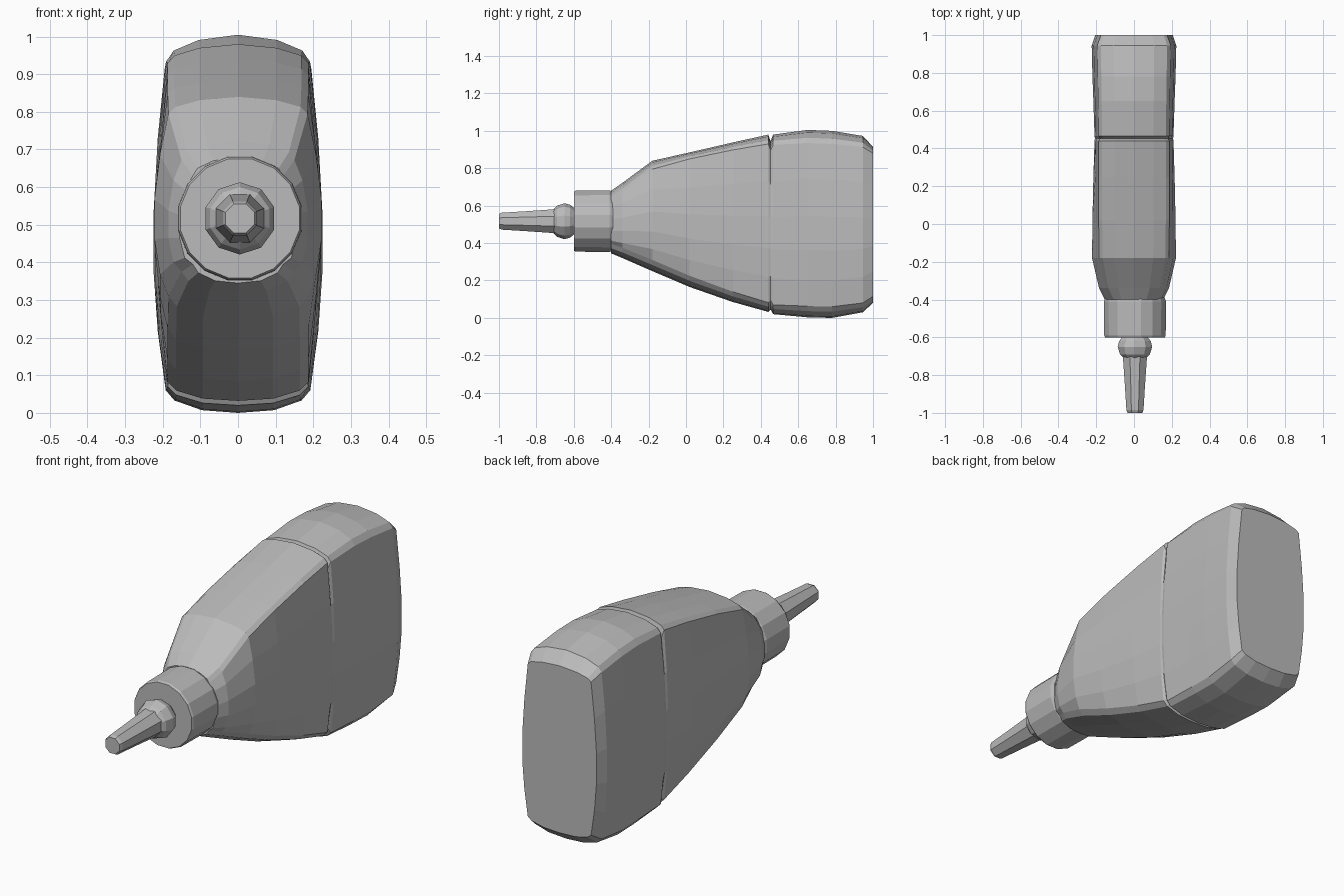
import bpy, bmesh, math

cube = bpy.data.objects.get("Cube")
if cube:
    bpy.data.objects.remove(cube)

GREY = (0.5, 0.5, 0.5, 1.0)
grey = bpy.data.materials.new("plain grey")
grey.use_nodes = True
grey.diffuse_color = GREY
grey.node_tree.nodes["Principled BSDF"].inputs["Base Color"].default_value = GREY


def loft(name, rings):
    """Skin a row of equal-sized rings and cap both ends."""
    bm = bmesh.new()
    rows = [[bm.verts.new(p) for p in ring] for ring in rings]
    n = len(rows[0])
    for a, b in zip(rows, rows[1:]):
        for i in range(n):
            j = (i + 1) % n
            bm.faces.new((a[i], a[j], b[j], b[i]))
    bm.faces.new(rows[0])
    bm.faces.new(rows[-1])
    bmesh.ops.recalc_face_normals(bm, faces=bm.faces)
    mesh = bpy.data.meshes.new(name)
    bm.to_mesh(mesh)
    bm.free()
    mesh.materials.append(grey)
    obj = bpy.data.objects.new(name, mesh)
    bpy.context.collection.objects.link(obj)
    return obj


def body_ring(y, w, edge, bottom, top, drop, rise):
    """Barrel-sided section: crowned top and bottom, bulging sides."""
    h = top - bottom
    half = [(0.0, top), (edge * 0.55, top - drop * 0.2), (edge * 0.9, top - drop * 0.6),
            (edge, top - drop), ((w + edge) / 2 + 0.004, top - h * 0.26), (w, top - h * 0.46),
            (w, bottom + h * 0.36), ((w + edge) / 2 + 0.004, bottom + h * 0.2),
            (edge, bottom + rise), (edge * 0.88, bottom + rise * 0.55),
            (edge * 0.5, bottom + rise * 0.12), (0.0, bottom)]
    return [(x, y, z) for x, z in half] + [(-x, y, z) for x, z in half[-2:0:-1]]


# Flattened bottle body: y, side, edge, bottom, top, top drop, bottom rise
body = [
    (-0.40, 0.155, 0.12, 0.345, 0.68, 0.05, 0.05),
    (-0.34, 0.185, 0.15, 0.32, 0.722, 0.05, 0.055),
    (-0.18, 0.222, 0.185, 0.25, 0.84, 0.045, 0.06),
    (0.02, 0.22, 0.187, 0.165, 0.885, 0.035, 0.06),
    (0.25, 0.215, 0.187, 0.085, 0.938, 0.04, 0.055),
    (0.44, 0.209, 0.187, 0.032, 0.98, 0.05, 0.05),
    (0.452, 0.207, 0.180, 0.045, 0.945, 0.05, 0.05),
    (0.466, 0.209, 0.187, 0.02, 0.98, 0.055, 0.05),
    (0.65, 0.215, 0.19, 0.003, 1.005, 0.07, 0.06),
    (0.78, 0.22, 0.192, 0.0, 1.0, 0.07, 0.06),
    (0.945, 0.224, 0.195, 0.03, 0.973, 0.06, 0.05),
    (1.00, 0.205, 0.175, 0.08, 0.915, 0.035, 0.035),
]
loft("bottle_body", [body_ring(*row) for row in body])


def turned(name, profile, sides, cx=0.005, cz=0.517):
    """Round part about the long axis, from (y, radius) pairs."""
    rings = []
    for y, r in profile:
        angles = [math.tau * (i + 0.5) / sides for i in range(sides)]
        rings.append([(cx + r * math.cos(a), y, cz + r * math.sin(a)) for a in angles])
    return loft(name, rings)


# Collar, bead and tapered spout
turned("collar", [(-0.60, 0.161), (-0.59, 0.166), (-0.41, 0.168), (-0.39, 0.16)], 16)
turned("nozzle_bead", [(-0.71, 0.062), (-0.69, 0.083), (-0.65, 0.096),
                       (-0.62, 0.088), (-0.595, 0.068)], 10)
turned("spout", [(-1.0, 0.042), (-0.985, 0.049), (-0.85, 0.058), (-0.69, 0.07)], 8)
